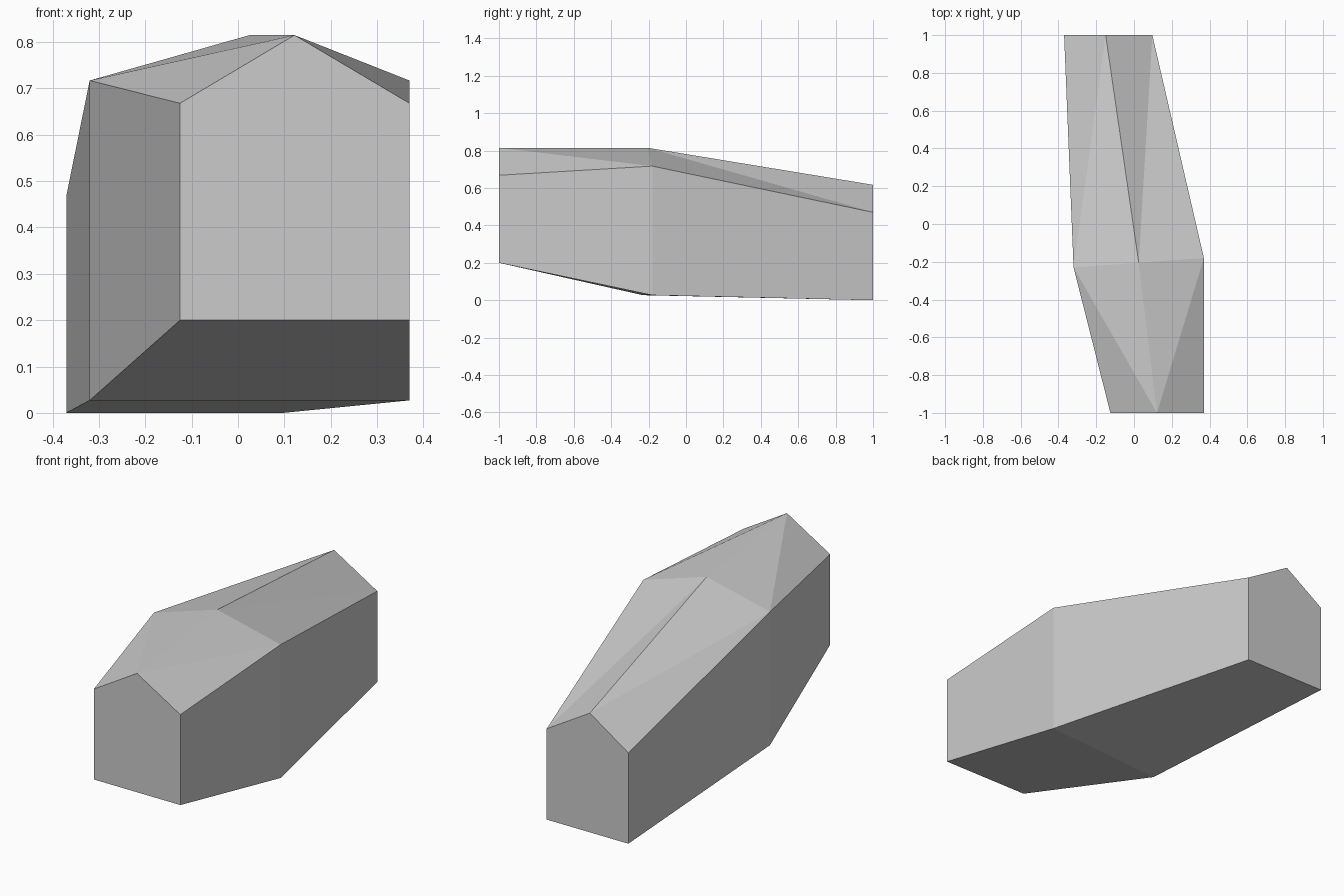
import bpy
import bmesh

if "Cube" in bpy.data.objects:
    bpy.data.objects.remove(bpy.data.objects["Cube"])

grey = bpy.data.materials.new("plain_grey")
grey.diffuse_color = (0.6, 0.6, 0.6, 1)
grey.use_nodes = True
grey.node_tree.nodes["Principled BSDF"].inputs["Base Color"].default_value = grey.diffuse_color


def section(left, right, ridge, base):
    """House-shaped ring: left/right are (x, y), ridge is (x, y, z), base is (bottom, eave)."""
    bottom, eave = base
    return [(*left, bottom), (*right, bottom), (*right, eave), ridge, (*left, eave)]


# Front, middle and back cross-sections of the body
rings = [
    section((-0.125, -1), (0.37, -1), (0.122, -1, 0.815), (0.2, 0.668)),
    section((-0.32, -0.23), (0.37, -0.18), (0.025, -0.205, 0.815), (0.027, 0.717)),
    section((-0.37, 1), (0.097, 1), (-0.15, 1, 0.617), (0.0, 0.47)),
]

bm = bmesh.new()
loops = [[bm.verts.new(p) for p in ring] for ring in rings]

# End caps
bm.faces.new(loops[0])
bm.faces.new(reversed(loops[2]))

# Floor, walls and roof slopes; the bent quads are split along their creases
for k in range(2):
    a, b = loops[k], loops[k + 1]
    for i in range(5):
        j = (i + 1) % 5
        # front creases start at the front ridge, back ones run to right eave / back ridge
        if (k == 0 and i == 2) or (k == 1 and i == 3):
            first_diagonal = False
        else:
            first_diagonal = True
        if k == 0 and i == 2:
            tris = [(a[i], a[j], b[i]), (a[j], b[j], b[i])]
        elif k == 0 and i == 3:
            tris = [(a[i], a[j], b[j]), (a[i], b[j], b[i])]
        elif k == 1 and i == 2:
            tris = [(a[i], a[j], b[i]), (a[j], b[j], b[i])]
        elif k == 1 and i == 3:
            tris = [(a[i], a[j], b[i]), (a[j], b[j], b[i])]
        else:
            tris = [(a[i], a[j], b[j], b[i])]
        for t in tris:
            bm.faces.new(t)

bmesh.ops.recalc_face_normals(bm, faces=bm.faces)
mesh = bpy.data.meshes.new("faceted_body")
bm.to_mesh(mesh)
bm.free()
mesh.materials.append(grey)
body = bpy.data.objects.new("faceted_body", mesh)
bpy.context.collection.objects.link(body)
